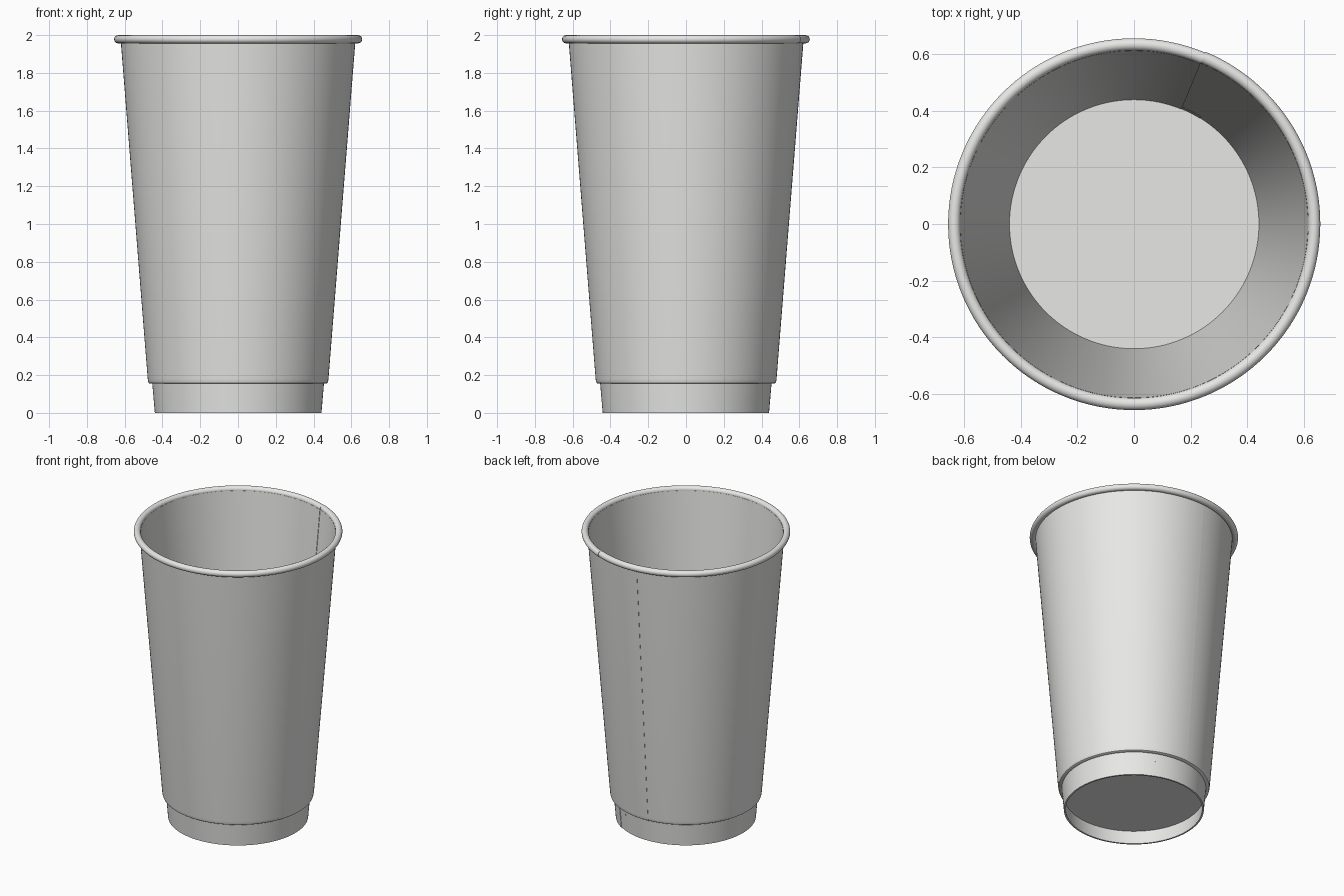
import bpy, bmesh, math

if "Cube" in bpy.data.objects:
    bpy.data.objects.remove(bpy.data.objects["Cube"])

SEGMENTS = 128
paper = bpy.data.materials.new("white_paper")
paper.diffuse_color = (0.8, 0.8, 0.79, 1)
paper.use_nodes = True
paper.node_tree.nodes["Principled BSDF"].inputs["Base Color"].default_value = paper.diffuse_color


def finish(name, bm):
    bmesh.ops.recalc_face_normals(bm, faces=bm.faces[:])
    mesh = bpy.data.meshes.new(name)
    bm.to_mesh(mesh)
    bm.free()
    mesh.materials.append(paper)
    ob = bpy.data.objects.new(name, mesh)
    bpy.context.collection.objects.link(ob)
    bpy.ops.object.select_all(action='DESELECT')
    ob.select_set(True)
    bpy.context.view_layer.objects.active = ob
    bpy.ops.object.shade_smooth_by_angle(angle=math.radians(35))
    return ob


def rolled(name, profile, seam_deg, step):
    """Sweep a closed (radius, z) profile round z as a slight spiral,
    so the paper edge shows as a small step at the seam."""
    bm = bmesh.new()
    columns = []
    for i in range(SEGMENTS + 1):
        t = i / SEGMENTS
        a = math.radians(seam_deg) + t * math.tau
        c, s = math.cos(a), math.sin(a)
        d = step * (t - 0.5)
        columns.append([bm.verts.new(((r + d) * c, (r + d) * s, z)) for r, z in profile])
    n = len(profile)
    for left, right in zip(columns, columns[1:]):
        for j in range(n):
            k = (j + 1) % n
            bm.faces.new((left[j], right[j], right[k], left[k]))
    # close both paper ends
    bm.faces.new(columns[0])
    bm.faces.new(columns[-1][::-1])
    return finish(name, bm)


# Inner cup wall
rolled("inner_wall", [(0.439, 0.10), (0.447, 0.10), (0.621, 1.975), (0.613, 1.975)], 67.5, 0.003)

# Recessed foot skirt below the sleeve
rolled("foot_skirt", [(0.430, 0), (0.441, 0), (0.4555, 0.17), (0.447, 0.17)], 58, 0.003)

# Outer sleeve with a rounded lower edge
rolled("outer_sleeve", [(0.452, 0.155), (0.468, 0.155), (0.474, 0.159), (0.477, 0.168),
                        (0.4785, 0.18), (0.621, 1.965), (0.613, 1.965), (0.455, 0.18)], 95, 0.002)

# Rolled rim
tube = 0.0215
rim = [(0.635 + tube * math.cos(i * math.tau / 20), 1.978 + tube * math.sin(i * math.tau / 20))
       for i in range(20)]
rolled("rolled_rim", rim, 67.5, 0.003)

# Raised floor disc
bm = bmesh.new()
bmesh.ops.create_cone(bm, cap_ends=True, segments=SEGMENTS, radius1=0.441, radius2=0.441, depth=0.015)
bmesh.ops.translate(bm, verts=bm.verts[:], vec=(0, 0, 0.1025))
finish("cup_floor", bm)
